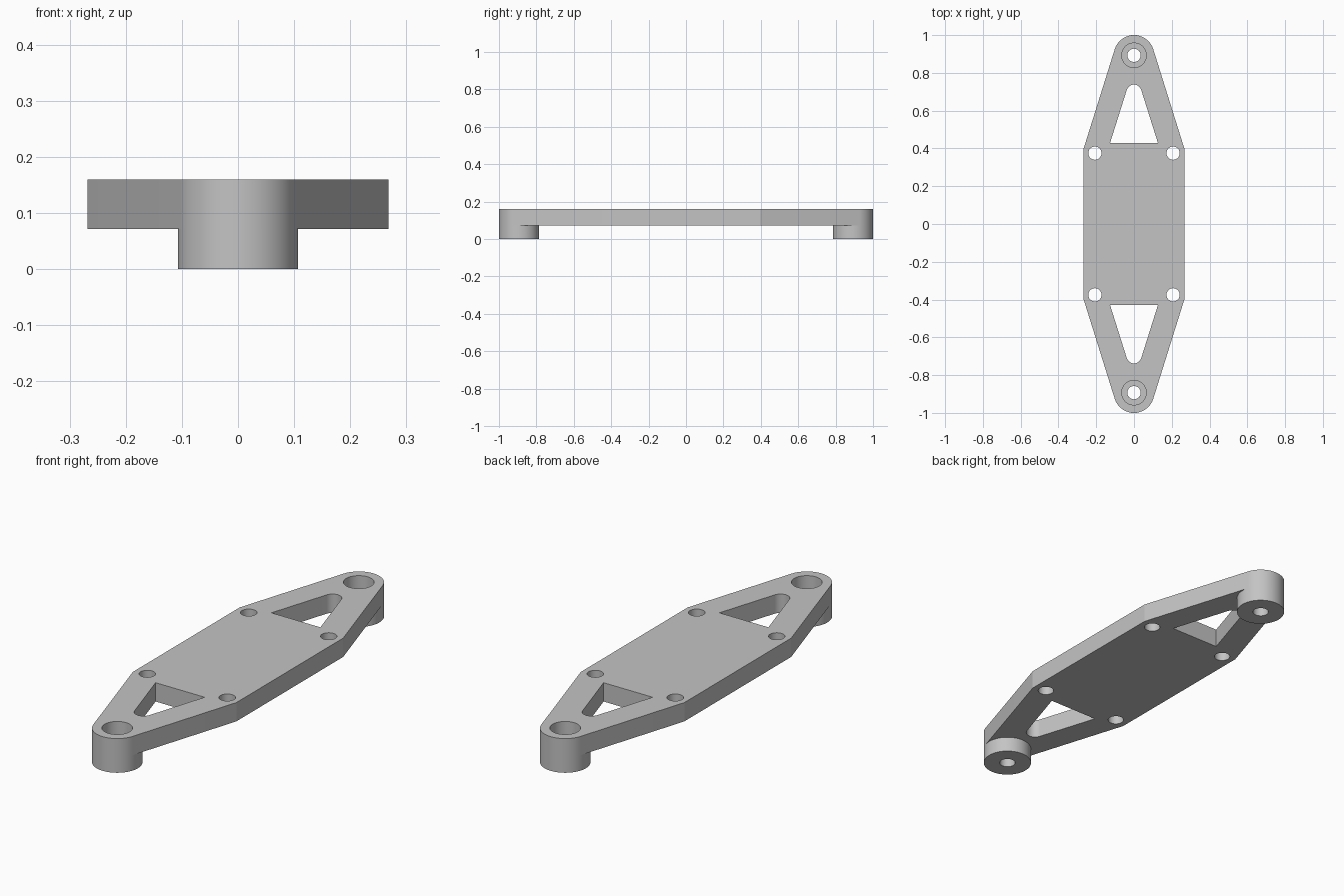
import bpy, bmesh
from math import pi, cos, sin, atan2, acos, hypot, radians
from mathutils import Vector

cube = bpy.data.objects.get("Cube")
if cube:
    bpy.data.objects.remove(cube, do_unlink=True)

TOP, UNDER = 0.16, 0.072            # plate top and underside
BOSS_Y, BOSS_R = 0.893, 0.107
HEAD_R, BORE_R, HEAD_FLOOR = 0.065, 0.035, 0.04
CORNER = (0.268, 0.395)
WINDOW_CORNER, WINDOW_Y, WINDOW_R = (0.127, 0.428), 0.698, 0.04
SCREW = (0.207, 0.375)
SEGMENTS = 64

grey = bpy.data.materials.new("grey")
grey.use_nodes = True
color = (0.55, 0.55, 0.55, 1)
grey.diffuse_color = color
grey.node_tree.nodes["Principled BSDF"].inputs["Base Color"].default_value = color


def circle(x, y, r):
    return [(x + r * cos(2 * pi * i / SEGMENTS), y + r * sin(2 * pi * i / SEGMENTS))
            for i in range(SEGMENTS)]


def tapered_end(corner, cy, r, steps=28):
    """Right corner, tangent arc over the tip, left corner."""
    dx, dy = corner[0], corner[1] - cy
    start = atan2(dy, dx) + acos(r / hypot(dx, dy))
    angles = [start + (pi - 2 * start) * i / steps for i in range(steps + 1)]
    arc = [(r * cos(a), cy + r * sin(a)) for a in angles]
    return [corner] + arc + [(-corner[0], corner[1])]


def turned(points):
    return [(-x, -y) for x, y in points]


def add_object(name, bm):
    mesh = bpy.data.meshes.new(name)
    bm.to_mesh(mesh)
    bm.free()
    mesh.materials.append(grey)
    obj = bpy.data.objects.new(name, mesh)
    bpy.context.collection.objects.link(obj)
    return obj


def finish(obj):
    bpy.ops.object.select_all(action="DESELECT")
    obj.select_set(True)
    bpy.context.view_layer.objects.active = obj
    for mod in list(obj.modifiers):
        bpy.ops.object.modifier_apply(modifier=mod.name)
    bpy.ops.object.shade_smooth_by_angle(angle=radians(10))


# Plate: outline with windows and holes, filled and thickened
end = tapered_end(CORNER, BOSS_Y, BOSS_R)
window = tapered_end(WINDOW_CORNER, WINDOW_Y, WINDOW_R)
loops = [end + turned(end), window, turned(window)]
for sy in (1, -1):
    loops.append(circle(0, sy * BOSS_Y, HEAD_R))
    for sx in (1, -1):
        loops.append(circle(sx * SCREW[0], sy * SCREW[1], BORE_R))

bm = bmesh.new()
for loop in loops:
    verts = [bm.verts.new((x, y, (TOP + UNDER) / 2)) for x, y in loop]
    for a, b in zip(verts, verts[1:] + verts[:1]):
        bm.edges.new((a, b))
bmesh.ops.triangle_fill(bm, use_beauty=True, edges=bm.edges[:], normal=(0, 0, 1))
plate = add_object("plate", bm)
thickness = plate.modifiers.new("thickness", "SOLIDIFY")
thickness.thickness = TOP - UNDER
thickness.offset = 0
finish(plate)

# Bosses: turned sleeves with a counterbore and a through hole
profile = [(BOSS_R, UNDER), (BOSS_R, 0), (BORE_R, 0),
           (BORE_R, HEAD_FLOOR), (HEAD_R, HEAD_FLOOR), (HEAD_R, UNDER)]
for name, y in (("front_boss", -BOSS_Y), ("back_boss", BOSS_Y)):
    bm = bmesh.new()
    verts = [bm.verts.new((r, y, z)) for r, z in profile]
    edges = [bm.edges.new(pair) for pair in zip(verts, verts[1:] + verts[:1])]
    bmesh.ops.spin(bm, geom=verts + edges, cent=Vector((0, y, 0)), axis=(0, 0, 1),
                   angle=2 * pi, steps=SEGMENTS)
    bmesh.ops.remove_doubles(bm, verts=bm.verts[:], dist=0.0001)
    bmesh.ops.recalc_face_normals(bm, faces=bm.faces[:])
    finish(add_object(name, bm))
